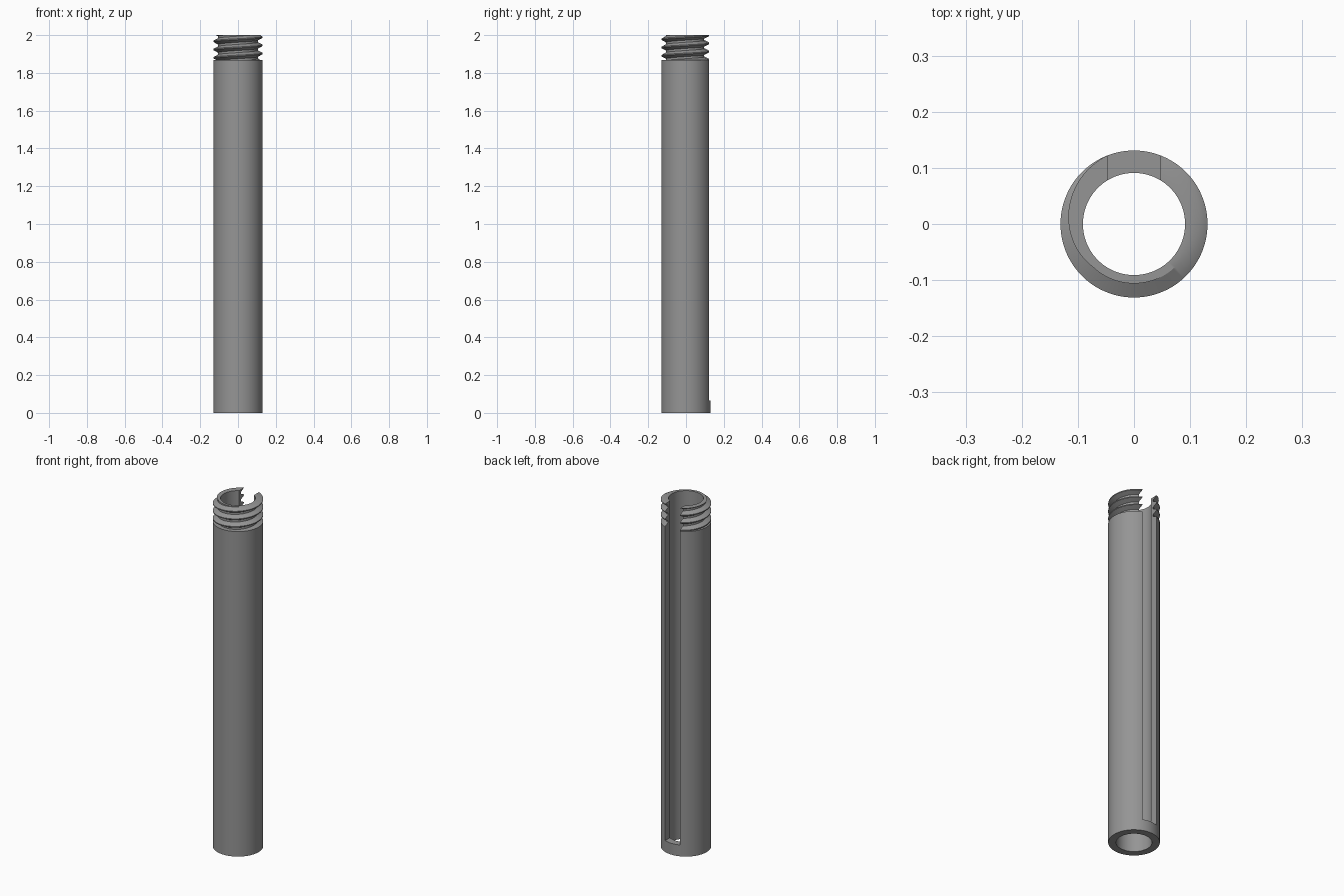
import bpy, bmesh, math

if "Cube" in bpy.data.objects:
    bpy.data.objects.remove(bpy.data.objects["Cube"])

R_OUT, R_ROOT, R_IN = 0.131, 0.106, 0.091   # tube wall and thread root radii
HALF_SLOT, SLOT_Z = 0.0475, 0.065           # slot half width and floor height
NECK_Z, TOP_Z = 1.868, 2.0                  # threaded end
PITCH = 0.0435
COLS, GAP_COLS = 112, 12


def thread_radius(z, s):
    """Radius of the helical thread at height z and turn fraction s."""
    u = ((z - TOP_Z) / PITCH - s) % 1.0
    d = min(u, 1.0 - u)                     # distance from the crest, in pitches
    f = min(max((d - 0.0625) / 0.3125, 0.0), 1.0)
    return R_OUT + (R_ROOT - R_OUT) * f


def section(s):
    """Wall cross-section above the slot floor as (radius, z) points."""
    pts = [(R_IN, SLOT_Z), (R_OUT, SLOT_Z), (R_OUT, NECK_Z)]
    zs = [NECK_Z]
    for k in range(5, -1, -1):
        for off in (-0.0625, 0.0625, 0.375, 0.625):
            z = TOP_Z + PITCH * (s - k + off)
            zs.append(min(max(z, NECK_Z), TOP_Z))
    zs.append(TOP_Z)
    return pts + [(thread_radius(z, s), z) for z in zs] + [(R_IN, TOP_Z)]


def point(bm, r, z, t, gap=False):
    """Place a point so that the slot walls stay flat and parallel."""
    e = math.asin(HALF_SLOT / r)
    a = -e + 2 * e * t if gap else e + (2 * math.pi - 2 * e) * t
    return bm.verts.new((-r * math.sin(a), r * math.cos(a), z))


def bridge(bm, a, b, closed=True):
    n = len(a)
    for i in range(n if closed else n - 1):
        j = (i + 1) % n
        bm.faces.new((a[i], b[i], b[j], a[j]))


bm = bmesh.new()
edge = math.asin(HALF_SLOT / R_OUT) / (2 * math.pi)

# Slotted wall with the threaded end
cols = []
for c in range(COLS + 1):
    t = c / COLS
    s = edge + (1 - 2 * edge) * t
    cols.append([point(bm, r, z, t) for r, z in section(s)])
for a, b in zip(cols, cols[1:]):
    n = len(a)
    for i in range(1, n):                   # leaves the underside open for the base
        j = (i + 1) % n
        bm.faces.new((a[i], b[i], b[j], a[j]))
bm.faces.new(cols[0])                       # slot walls
bm.faces.new(list(reversed(cols[-1])))

# Closed base ring, under the wall and across the slot floor
base = [(R_OUT, SLOT_Z), (R_OUT, 0), (R_IN, 0), (R_IN, SLOT_Z)]
ring = [[point(bm, r, z, c / COLS) for r, z in base] for c in range(COLS + 1)]
for a, b in zip(ring, ring[1:]):
    bridge(bm, a, b, closed=False)
floor = [[point(bm, r, z, c / GAP_COLS, True) for r, z in base]
         for c in range(GAP_COLS + 1)]
for a, b in zip(floor, floor[1:]):
    bridge(bm, a, b)

bmesh.ops.remove_doubles(bm, verts=bm.verts[:], dist=1e-5)
bmesh.ops.recalc_face_normals(bm, faces=bm.faces[:])

mesh = bpy.data.meshes.new("threaded_slotted_tube")
bm.to_mesh(mesh)
bm.free()
tube = bpy.data.objects.new("threaded_slotted_tube", mesh)
bpy.context.collection.objects.link(tube)

grey = bpy.data.materials.new("grey")
grey.diffuse_color = (0.3, 0.3, 0.3, 1)
grey.use_nodes = True
grey.node_tree.nodes["Principled BSDF"].inputs["Base Color"].default_value = grey.diffuse_color
mesh.materials.append(grey)

bpy.context.view_layer.objects.active = tube
tube.select_set(True)
bpy.ops.object.shade_smooth_by_angle(angle=math.radians(30))
